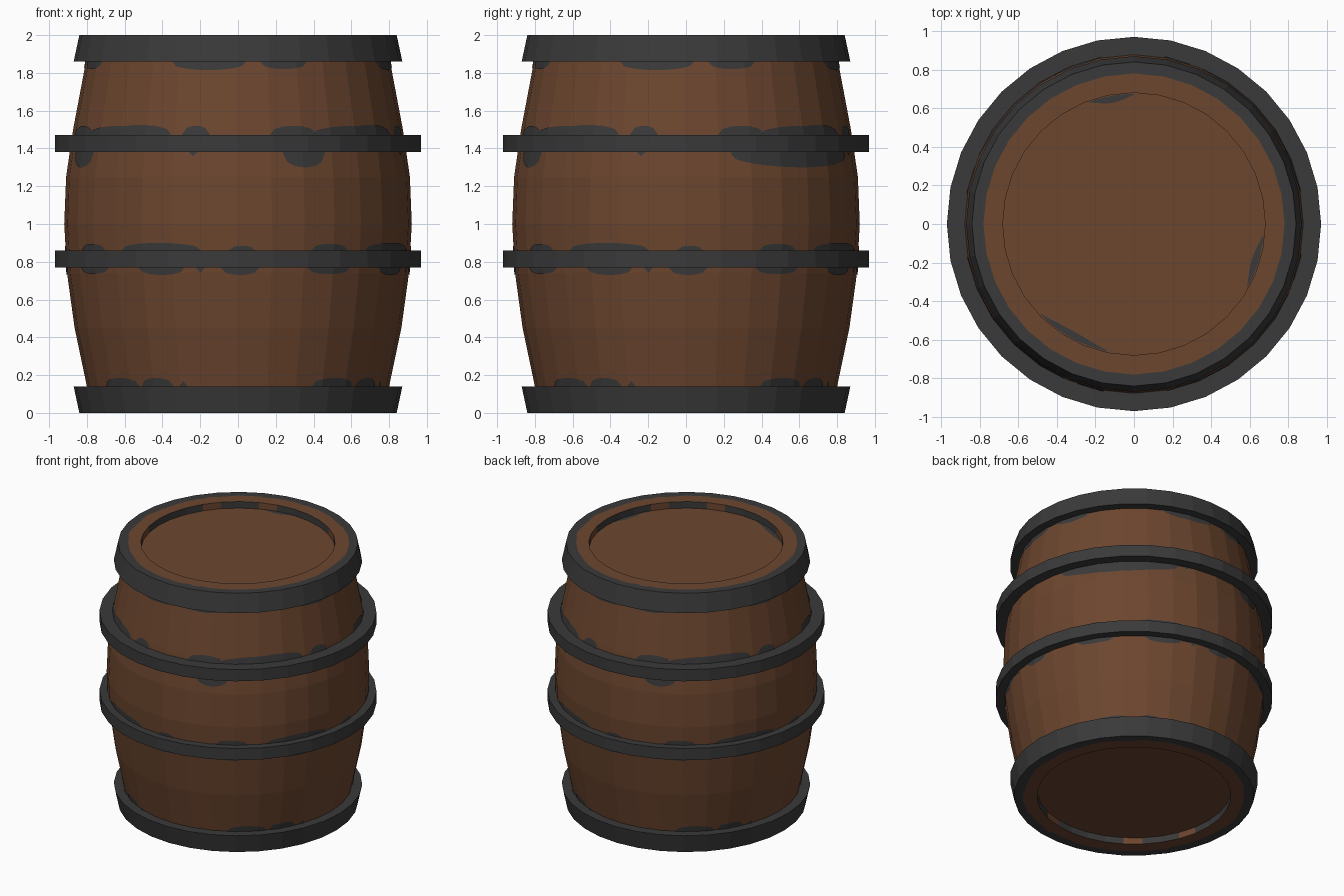
import bpy, math

if "Cube" in bpy.data.objects:
    bpy.data.objects.remove(bpy.data.objects["Cube"])

N = 32                      # sides of the barrel
SEG = 2 * math.pi / N


def material(name, col):
    m = bpy.data.materials.new(name)
    m.diffuse_color = (*col, 1)
    m.use_nodes = True
    m.node_tree.nodes["Principled BSDF"].inputs["Base Color"].default_value = m.diffuse_color
    return m


WOOD = material("brown wood", (0.150, 0.061, 0.028))
IRON = material("dark iron", (0.042, 0.042, 0.043))


def make(name, verts, faces, mats):
    me = bpy.data.meshes.new(name)
    me.from_pydata(verts, [], faces)
    for m in mats:
        me.materials.append(m)
    me.update()
    ob = bpy.data.objects.new(name, me)
    bpy.context.collection.objects.link(ob)
    return ob


def point(r, a, z):
    # angle measured from the front (-y) towards +x
    return (r * math.sin(a), -r * math.cos(a), z)


def lathe(name, prof, mats, closed=False):
    verts = [point(r, i * SEG, z) for r, z in prof for i in range(N)]
    n = len(prof)
    faces = []
    for k in range(n if closed else n - 1):
        l = (k + 1) % n
        for i in range(N):
            j = (i + 1) % N
            faces.append((k * N + i, k * N + j, l * N + j, l * N + i))
    if not closed:
        faces.append(tuple(reversed(range(N))))
        faces.append(tuple((n - 1) * N + i for i in range(N)))
    return make(name, verts, faces, mats)


# Bulged wooden body with recessed lids at both ends
SIDE = [(0.78, 0.0), (0.80, 0.14), (0.865, 0.45), (0.905, 0.74), (0.92, 1.0),
        (0.91, 1.25), (0.873, 1.5), (0.805, 1.86), (0.78, 2.0)]
body = lathe("barrel_body", [(0.68, 0.05), (0.68, 0.0)] + SIDE
             + [(0.68, 2.0), (0.68, 1.95)], [WOOD, IRON])
# recess walls are mostly dark, with a few bare wood gaps
for p in body.data.polygons:
    c = p.center
    if abs(p.normal.z) < 0.1 and math.hypot(c.x, c.y) < 0.7:
        p.material_index = 0 if p.index % 8 in (1, 4) else 1

# Iron hoops
lathe("bottom_hoop", [(0.77, 0), (0.84, 0), (0.87, 0.14), (0.79, 0.14)], [IRON], True)
lathe("top_hoop", [(0.79, 1.86), (0.87, 1.86), (0.84, 2.0), (0.77, 2.0)], [IRON], True)
for name, z0, z1 in (("lower_hoop", 0.77, 0.86), ("upper_hoop", 1.38, 1.47)):
    lathe(name, [(0.86, z0), (0.97, z0), (0.97, z1), (0.86, z1)], [IRON], True)


def side_radius(z):
    for (r0, z0), (r1, z1) in zip(SIDE, SIDE[1:]):
        if z <= z1:
            return r0 + (r1 - r0) * (z - z0) / (z1 - z0)
    return SIDE[-1][0]


def facet(r, a):
    # radius of the flat-sided ring at angle a
    return r * math.cos(SEG / 2) / math.cos((a % SEG) - SEG / 2)


# Dark worn patches beside the hoops: hoop edge -> (x start, x end, height)
PATCHES = {
    1.86: [(-0.35, 0.04, -0.045), (0.12, 0.36, -0.04)],
    1.47: [(-0.78, -0.40, 0.05), (-0.30, -0.14, 0.05), (0.18, 0.41, 0.05),
           (0.57, 0.80, 0.055)],
    1.38: [(0.23, 0.45, -0.08), (-0.25, -0.21, -0.02)],
    0.86: [(-0.61, -0.21, 0.04), (-0.04, 0.08, 0.025), (0.38, 0.58, 0.035)],
    0.77: [(-0.53, -0.29, -0.04), (-0.22, -0.17, -0.03), (-0.08, 0.12, -0.04),
           (0.37, 0.60, -0.035)],
    0.14: [(-0.50, -0.34, 0.045), (-0.31, -0.27, 0.03), (0.40, 0.60, 0.045)],
}
STEP = SEG / 8
verts, faces = [], []


def patch(x0, x1, z, h, turn):
    r = side_radius(z)
    i0 = round(math.asin(x0 / r) / STEP)
    i1 = max(i0 + 2, round(math.asin(x1 / r) / STEP))
    start = len(verts)
    for i in range(i0, i1 + 1):
        a = i * STEP + turn
        t = (i - i0) / (i1 - i0)
        top = z + h * (0.1 + 0.9 * math.sin(math.pi * t) ** 0.4)
        for zz in (z, (z + top) / 2, top):
            verts.append(point(facet(side_radius(zz), a) + 0.004, a, zz))
    for k in range(i1 - i0):
        for row in (0, 1):
            b = start + 3 * k + row
            f = (b, b + 3, b + 4, b + 1)
            faces.append(f if h > 0 else f[::-1])


for q in range(4):
    for z, items in PATCHES.items():
        for x0, x1, h in items:
            if q == 1 and z == 1.38 and x0 > 0:
                x1 = 0.84
            patch(x0, x1, z, h, q * math.pi / 2)
make("worn_patches", verts, faces, [IRON])

# Thin worn arcs on the top lid, angles in degrees from the front
verts, faces = [], []
for d0, d1 in ((-46, -12), (61, 85), (180, 200)):
    start = len(verts)
    for k in range(9):
        a = math.radians(d0 + (d1 - d0) * k / 8)
        w = 0.004 + 0.032 * math.sin(math.pi * k / 8)
        verts += [point(0.674 - w, a, 1.954), point(0.674, a, 1.954)]
    for k in range(8):
        b = start + 2 * k
        faces.append((b, b + 1, b + 3, b + 2))
make("lid_worn_arcs", verts, faces, [IRON])
